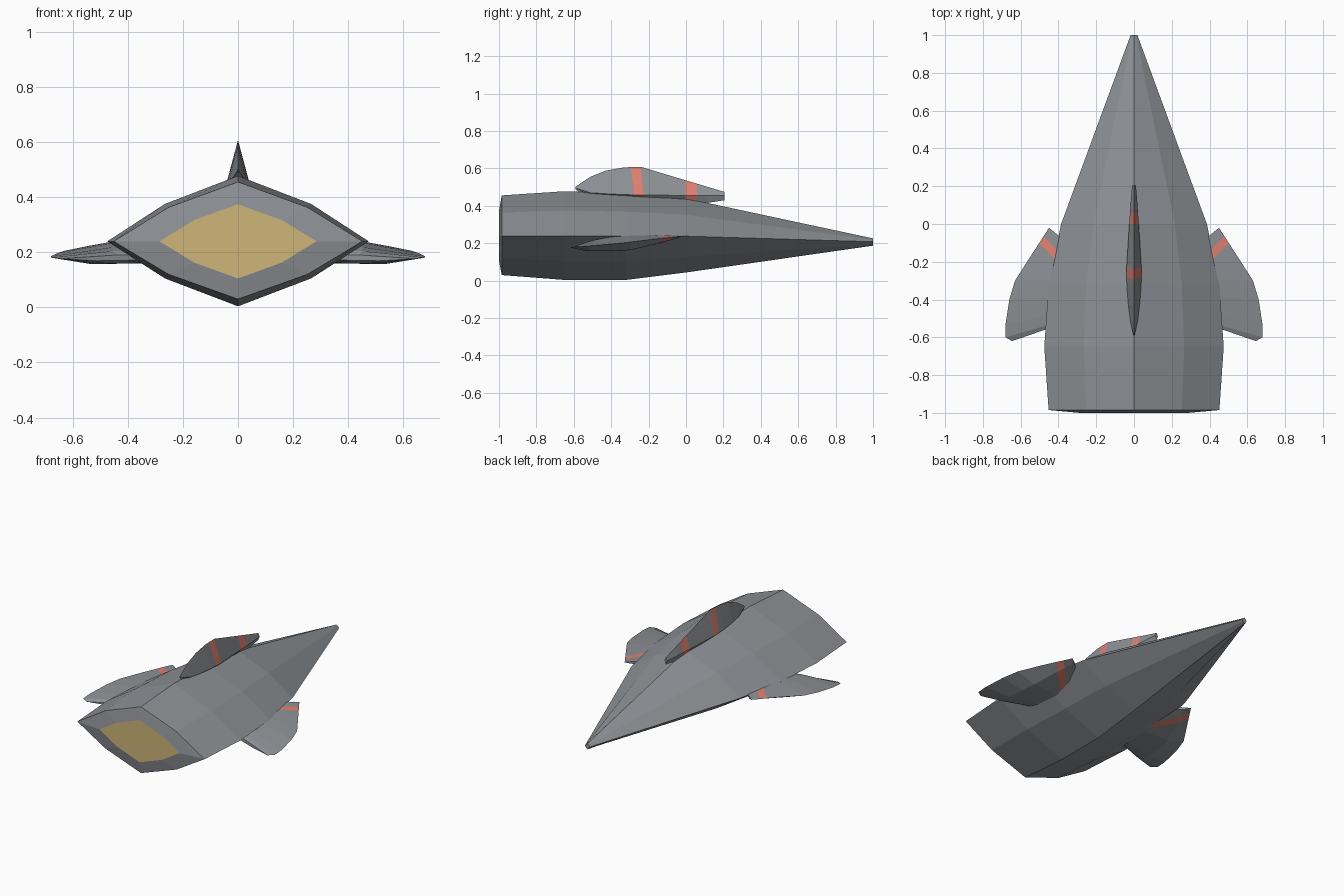
import bpy, bmesh
from mathutils import Vector

if "Cube" in bpy.data.objects:
    bpy.data.objects.remove(bpy.data.objects["Cube"])


def material(name, rgb):
    m = bpy.data.materials.new(name)
    m.diffuse_color = (*rgb, 1)
    m.use_nodes = True
    m.node_tree.nodes["Principled BSDF"].inputs["Base Color"].default_value = m.diffuse_color
    return m


GREY = material("hull grey", (0.27, 0.285, 0.305))
RED = material("stripe red", (0.75, 0.22, 0.165))
GOLD = material("engine gold", (0.62, 0.46, 0.19))


def loft(name, rings, second, bands=()):
    """Skin closed rings of points, cap both ends, paint bands (normal, low, high)."""
    bm = bmesh.new()
    loops = [[bm.verts.new(p) for p in r] for r in rings]
    n = len(loops[0])
    for a, b in zip(loops, loops[1:]):
        for i in range(n):
            j = (i + 1) % n
            bm.faces.new((a[i], a[j], b[j], b[i]))
    first = bm.faces.new(loops[0])
    bm.faces.new(loops[-1])
    if not bands:
        first.material_index = 1
    for normal, low, high in bands:
        nv = Vector(normal)
        for d in (low, high):
            bmesh.ops.bisect_plane(bm, geom=bm.verts[:] + bm.edges[:] + bm.faces[:],
                                   plane_co=nv * d / nv.length_squared, plane_no=nv)
        for f in bm.faces:
            if low < f.calc_center_median().dot(nv) < high:
                f.material_index = 1
    bmesh.ops.recalc_face_normals(bm, faces=bm.faces[:])
    me = bpy.data.meshes.new(name)
    bm.to_mesh(me)
    bm.free()
    me.materials.append(GREY)
    me.materials.append(second)
    ob = bpy.data.objects.new(name, me)
    bpy.context.collection.objects.link(ob)
    return ob


# Hull: eight-sided sections (y, half width, bottom, middle, top), engine plate first
def hull_ring(y, w, zb, zm, zt):
    s, k = 0.56, 0.57
    up, dn = zm + (zt - zm) * k, zm + (zb - zm) * k
    return [(0, y, zt), (w * s, y, up), (w, y, zm), (w * s, y, dn),
            (0, y, zb), (-w * s, y, dn), (-w, y, zm), (-w * s, y, up)]


loft("hull", [hull_ring(*s) for s in (
    (-1.0, 0.285, 0.105, 0.24, 0.375),
    (-0.985, 0.452, 0.03, 0.24, 0.456),
    (-0.65, 0.475, 0.004, 0.24, 0.478),
    (-0.32, 0.452, 0.004, 0.24, 0.466),
    (0.0, 0.386, 0.044, 0.238, 0.44),
    (1.0, 0.018, 0.187, 0.208, 0.226))], GOLD)

# Dorsal fin: diamond sections (y, ridge z, half width, widest z, underside z)
fin = [(0.205, 0.475, 0.010, 0.455, 0.43), (0.11, 0.503, 0.018, 0.455, 0.415),
       (-0.24, 0.608, 0.040, 0.458, 0.42), (-0.33, 0.606, 0.038, 0.46, 0.43),
       (-0.43, 0.588, 0.030, 0.465, 0.44), (-0.51, 0.556, 0.020, 0.47, 0.45),
       (-0.59, 0.503, 0.003, 0.495, 0.488)]
rings = [[(0, y, zr), (w, y, zm), (0, y, zb), (-w, y, zm)] for y, zr, w, zm, zb in fin]
# Undercut trailing edge runs down into the hull
rings.append([(0, -0.575, 0.488), (0.003, -0.56, 0.475), (0, -0.55, 0.45), (-0.003, -0.56, 0.475)])
loft("dorsal_fin", rings, RED,
     [((0, 1, 0.12), -0.222, -0.17), ((0, 1, 0), -0.003, 0.06)])

# Side fins: outer edge point, root x, y, z and half thickness
wing = [((0.45, -0.02, 0.237), (0.37, -0.085, 0.232), 0.008),
        ((0.55, -0.175, 0.222), (0.34, -0.19, 0.212), 0.027),
        ((0.63, -0.30, 0.206), (0.31, -0.30, 0.200), 0.040),
        ((0.66, -0.40, 0.196), (0.30, -0.37, 0.199), 0.039),
        ((0.68, -0.53, 0.185), (0.30, -0.45, 0.192), 0.030),
        ((0.68, -0.60, 0.181), (0.30, -0.49, 0.187), 0.020),
        ((0.645, -0.62, 0.177), (0.30, -0.50, 0.183), 0.010)]
for name, side in (("right_side_fin", 1), ("left_side_fin", -1)):
    rings = []
    for edge, root, t in wing:
        e, r, up = Vector(edge), Vector(root), Vector((0, 0, t))
        ring = [e, r.lerp(e, 0.4) + up, r + up, r - up, r.lerp(e, 0.62) - up]
        rings.append([(p.x * side, p.y, p.z) for p in ring])
    loft(name, rings, RED, [((side, -1, 0), 0.545, 0.605)])
